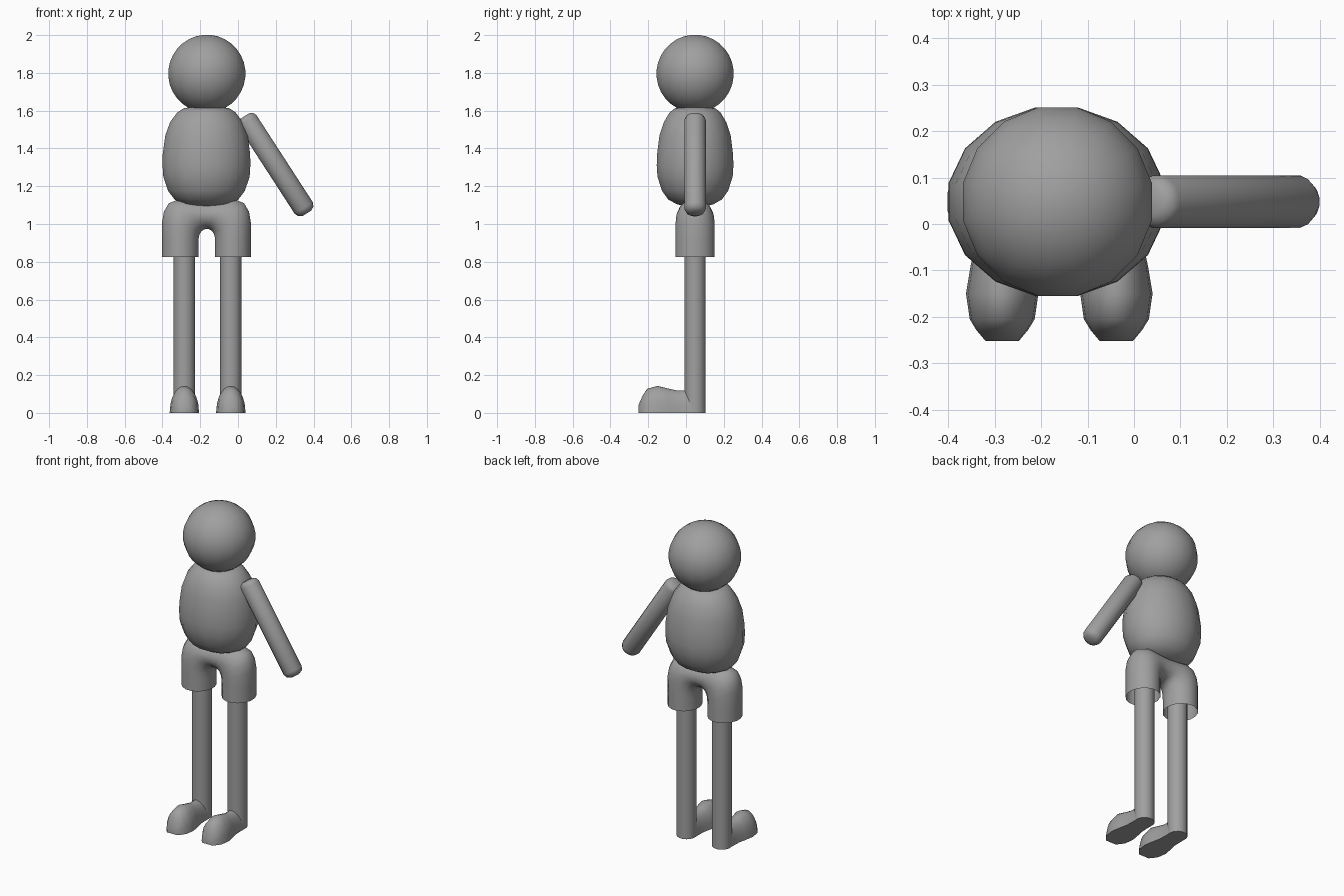
import bpy, bmesh, math
from mathutils import Vector

if "Cube" in bpy.data.objects:
    bpy.data.objects.remove(bpy.data.objects["Cube"])

CX, CY = -0.165, 0.048   # axis of the figure
N = 16                   # sides of every round part

grey = bpy.data.materials.new("plain_grey")
grey.diffuse_color = (0.35, 0.35, 0.35, 1)
grey.use_nodes = True
grey.node_tree.nodes["Principled BSDF"].inputs["Base Color"].default_value = grey.diffuse_color


def loft(name, rings, cap_start=True, cap_end=True, angle=50):
    """Skin closed rings of equal point count into one smooth object."""
    bm = bmesh.new()
    loops = [[bm.verts.new(p) for p in r] for r in rings]
    n = len(rings[0])
    for a, b in zip(loops, loops[1:]):
        for i in range(n):
            j = (i + 1) % n
            bm.faces.new((a[i], a[j], b[j], b[i]))
    if cap_start:
        bm.faces.new(loops[0])
    if cap_end:
        bm.faces.new(loops[-1])
    bmesh.ops.recalc_face_normals(bm, faces=bm.faces)
    me = bpy.data.meshes.new(name)
    bm.to_mesh(me)
    bm.free()
    ob = bpy.data.objects.new(name, me)
    bpy.context.collection.objects.link(ob)
    me.materials.append(grey)
    bpy.ops.object.select_all(action='DESELECT')
    ob.select_set(True)
    bpy.context.view_layer.objects.active = ob
    bpy.ops.object.shade_smooth_by_angle(angle=math.radians(angle))
    return ob


def ring(c, u, v):
    """Ellipse around c with half axes u and v."""
    c, u, v = Vector(c), Vector(u), Vector(v)
    angles = [2 * math.pi * (i + 0.5) / N for i in range(N)]
    return [c + u * math.cos(a) + v * math.sin(a) for a in angles]


# head: ball
R = 0.206
head = []
for k in range(16):
    t = math.pi * (k + 0.5) / 16
    r = R * math.sin(t) * 1.012
    head.append(ring((CX, CY, 1.796 - R * math.cos(t)), (r, 0, 0), (0, r, 0)))
loft("head", head)

# torso: barrel, (height, half width, half depth)
barrel = [(1.09, 0.05, 0.04), (1.105, 0.125, 0.10), (1.13, 0.172, 0.145),
          (1.175, 0.207, 0.178), (1.25, 0.233, 0.203), (1.31, 0.237, 0.207),
          (1.37, 0.236, 0.205), (1.47, 0.222, 0.192), (1.54, 0.196, 0.168),
          (1.59, 0.158, 0.138), (1.612, 0.125, 0.11), (1.62, 0.08, 0.07)]
loft("torso", [ring((CX - 0.002, CY, z), (w, 0, 0), (0, d, 0)) for z, w, d in barrel])

# arm: rounded rod
top, end = Vector((0.05, CY, 1.545)), Vector((0.348, CY, 1.085))
d = (end - top).normalized()
side = Vector((-d.z, 0, d.x))
arm = []
for base, steps in ((top, ((-0.03, 0.03), (-0.02, 0.05), (0, 0.058))),
                    (end, ((0, 0.058), (0.022, 0.048), (0.033, 0.026)))):
    for s, r in steps:
        arm.append(ring(base + d * s, side * r, (0, r, 0)))
loft("arm", arm)

# shorts: arched tube, (outer x, outer z, inner x, inner z, half depth), open hems
half = [(0.235, 0.825, 0.044, 0.825, 0.106), (0.235, 0.92, 0.044, 0.90, 0.106),
        (0.235, 1.01, 0.042, 0.93, 0.106), (0.226, 1.065, 0.036, 0.95, 0.104),
        (0.200, 1.11, 0.026, 0.963, 0.10), (0.15, 1.13, 0.015, 0.97, 0.094),
        (0.08, 1.125, 0.007, 0.973, 0.088)]
path = [(-1, p) for p in half] + [(1, (0, 1.12, 0, 0.974, 0.086))] + [(1, p) for p in half[::-1]]
shorts = []
for s, (ox, oz, ix, iz, dep) in path:
    o, i = Vector((CX - 0.002 + s * ox, CY, oz)), Vector((CX + s * ix, CY, iz))
    shorts.append(ring((o + i) / 2, (i - o) / 2 * 1.015, (0, dep, 0)))
loft("shorts", shorts, cap_start=False, cap_end=False, angle=70)

# foot sections: (y, height, half width)
last = [(0.05, 0.12, 0.056), (0.0, 0.12, 0.056), (-0.045, 0.118, 0.058),
        (-0.09, 0.128, 0.068), (-0.15, 0.143, 0.078), (-0.205, 0.128, 0.07),
        (-0.228, 0.095, 0.056), (-0.252, 0.04, 0.036)]
for name, s in (("left", 1), ("right", -1)):
    x = CX + 0.004 + s * 0.123
    r = 0.0575
    loft(name + "_leg", [ring((x, CY, z), (r, 0, 0), (0, r, 0)) for z in (0, 0.12, 1.02)])
    foot = []
    for y, h, w in last:
        arch = [math.pi * k / 12 for k in range(13)]
        foot.append([Vector((x + w * math.cos(a) * (1 - 0.1 * math.sin(a)), y,
                             h * math.sin(a) ** 0.8 if 0 < a < 3.14 else 0)) for a in arch])
    loft(name + "_foot", foot)
